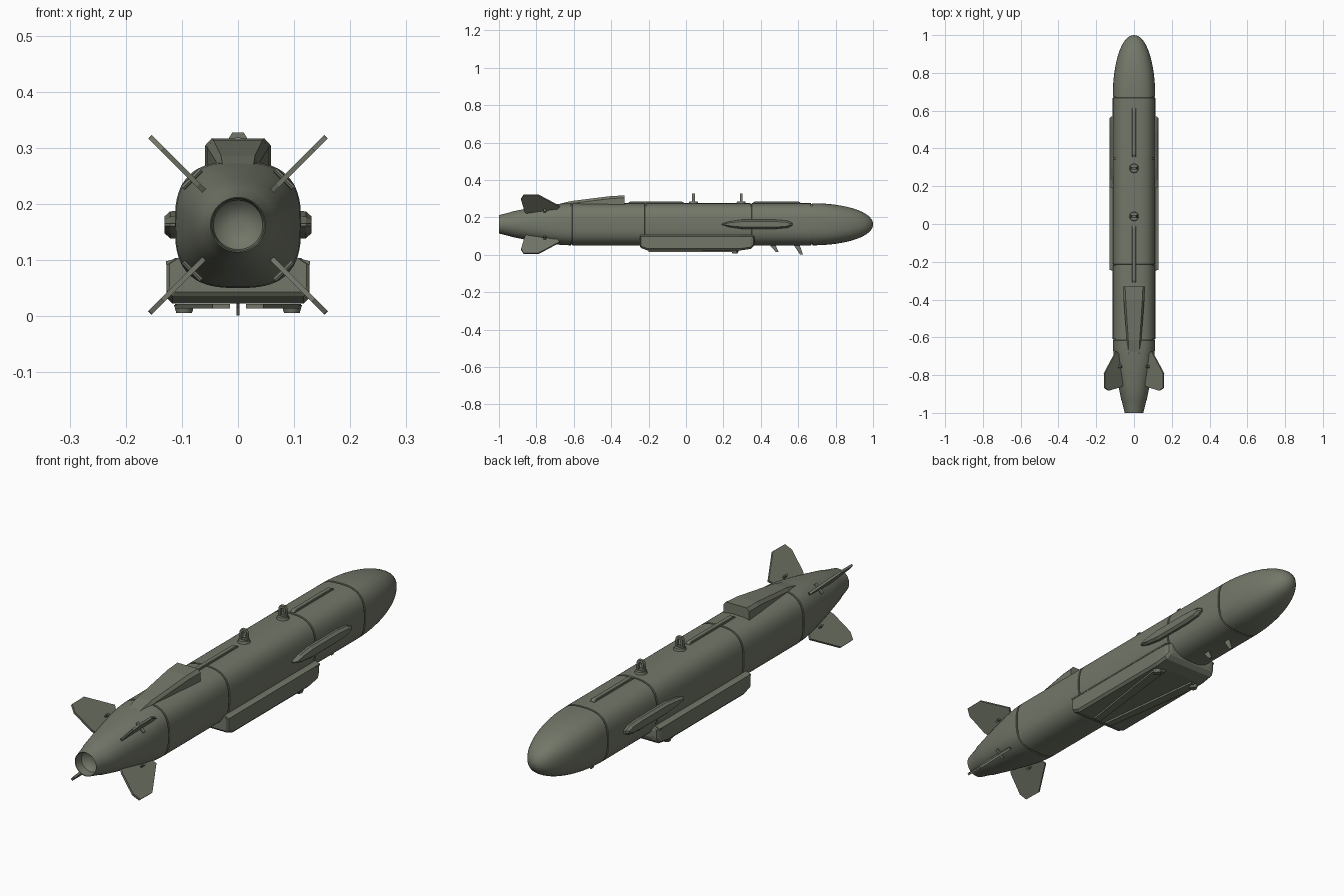
import bpy, bmesh, math
from mathutils import Matrix, Vector

if "Cube" in bpy.data.objects:
    bpy.data.objects.remove(bpy.data.objects["Cube"])

CZ = 0.163          # height of the body axis
R = 0.1125          # body half width

paint = bpy.data.materials.new("olive_grey")
paint.diffuse_color = (0.17, 0.185, 0.14, 1)
paint.use_nodes = True
paint.node_tree.nodes["Principled BSDF"].inputs["Base Color"].default_value = paint.diffuse_color


def finish(name, bm, smooth=None):
    bmesh.ops.recalc_face_normals(bm, faces=bm.faces)
    me = bpy.data.meshes.new(name)
    bm.to_mesh(me)
    bm.free()
    me.materials.append(paint)
    ob = bpy.data.objects.new(name, me)
    bpy.context.collection.objects.link(ob)
    if smooth:
        bpy.ops.object.select_all(action='DESELECT')
        ob.select_set(True)
        bpy.context.view_layer.objects.active = ob
        bpy.ops.object.shade_smooth_by_angle(angle=math.radians(smooth))
    return ob


def loft(name, rings, smooth=None):
    """Skin equal-length rings of points and cap both ends."""
    bm = bmesh.new()
    vs = [[bm.verts.new(p) for p in ring] for ring in rings]
    n = len(vs[0])
    for a, b in zip(vs, vs[1:]):
        for i in range(n):
            j = (i + 1) % n
            bm.faces.new((a[i], a[j], b[j], b[i]))
    bm.faces.new(vs[0])
    bm.faces.new(vs[-1])
    return finish(name, bm, smooth)


def prism(name, pts, depth, matrix, smooth=None):
    """Extrude a 2D outline symmetrically along local z, then place it."""
    rings = [[matrix @ Vector((x, y, s * depth / 2)) for x, y in pts] for s in (-1, 1)]
    return loft(name, rings, smooth)


def oval(y, r, n, steps=64):
    """Rounded-square cross-section."""
    ring = []
    for i in range(steps):
        a = 2 * math.pi * i / steps
        c, s = math.cos(a), math.sin(a)
        ring.append((r * math.copysign(abs(c) ** (2 / n), c), y,
                     CZ + r * math.copysign(abs(s) ** (2 / n), s)))
    return ring


# Body: recessed nozzle, tail cone, tube with seam grooves, rounded nose
st = [(-0.945, 0.012, 2), (-0.95, 0.03, 2), (-0.965, 0.044, 2), (-0.998, 0.047, 2),
      (-1.0, 0.049, 2), (-0.94, 0.064, 2), (-0.93, 0.068, 2.05), (-0.86, 0.082, 2.2),
      (-0.78, 0.096, 2.4), (-0.71, 0.106, 2.6), (-0.66, 0.111, 2.7)]
for y in (-0.612, -0.217, 0.348, 0.672):
    st += [(y - 0.004, R, 2.8), (y - 0.003, R - 0.004, 2.8),
           (y + 0.003, R - 0.004, 2.8), (y + 0.004, R, 2.8)]
for i in range(1, 17):
    t = math.radians(89 * i / 16)
    st.append((0.676 + 0.324 * math.sin(t), R * math.cos(t) ** 0.95, 2.8 - 0.8 * i / 16))
loft("body", [oval(*s) for s in st], 35)

# Tail fins with a small root pin, on the four diagonals
fin = [(-0.84, 0.06), (-0.863, 0.10), (-0.882, 0.19), (-0.868, 0.221),
       (-0.79, 0.222), (-0.675, 0.135), (-0.71, 0.08)]
for k in range(4):
    a = math.radians(45 + 90 * k)
    out = Vector((math.cos(a), 0, math.sin(a)))
    side = Vector((-math.sin(a), 0, math.cos(a)))
    m = Matrix((Vector((0, 1, 0)), out, side)).transposed().to_4x4()
    m.translation = (0, 0, CZ)
    prism("tail_fin", fin, 0.009, m)
    pin = [(-0.755 + 0.008 * math.cos(t * math.pi / 4), 0.116 + 0.005 * math.sin(t * math.pi / 4))
           for t in range(8)]
    prism("fin_pin", pin, 0.046, m)

# Rear dorsal fairing, tapering towards the tail
def hood(y, w, top):
    return [(-w, y, 0.235), (-w, y, top - 0.013), (-w * 0.8, y, top),
            (w * 0.8, y, top), (w, y, top - 0.013), (w, y, 0.235)]
loft("dorsal_fairing", [hood(-0.33, 0.059, 0.317), hood(-0.40, 0.055, 0.314),
                        hood(-0.615, 0.038, 0.287), hood(-0.72, 0.033, 0.262)])

# Raised strips along the spine
for y0, y1 in ((-0.31, -0.01), (0.355, 0.615)):
    loft("spine_strip", [[(-0.010, y, 0.26), (-0.010, y, z - 0.002), (-0.008, y, z),
                          (0.008, y, z), (0.010, y, z - 0.002), (0.010, y, 0.26)]
                         for y, z in ((y0, 0.277), (y0 + 0.012, 0.284),
                                      (y1 - 0.012, 0.284), (y1, 0.277))])

# Suspension lugs: round base and an upright eye
for y in (0.04, 0.295):
    bm = bmesh.new()
    bmesh.ops.create_cone(bm, cap_ends=True, segments=24, radius1=0.026, radius2=0.022,
                          depth=0.016, matrix=Matrix.Translation((0, y, 0.277)))
    finish("lug_base", bm, 35)
    outer = [(-0.019, 0.28), (-0.016, 0.318), (-0.010, 0.328), (0.010, 0.328),
             (0.016, 0.318), (0.019, 0.28)]
    inner = [(-0.009, 0.288), (-0.008, 0.312), (-0.004, 0.318), (0.004, 0.318),
             (0.008, 0.312), (0.009, 0.288)]
    bm = bmesh.new()
    loops = [[bm.verts.new((x, y + d, z)) for x, z in pts]
             for pts, d in ((outer, -0.007), (outer, 0.007), (inner, 0.007), (inner, -0.007))]
    for a, b in zip(loops, loops[1:] + loops[:1]):
        for i in range(6):
            j = (i + 1) % 6
            bm.faces.new((a[i], a[j], b[j], b[i]))
    finish("lug_eye", bm)

# Wing box under the belly
def box_ring(y, w, bottom, top):
    return [(-w + 0.015, y, top + 0.006), (-w, y, top - 0.004), (-w, y, bottom + 0.010),
            (-w + 0.010, y, bottom), (w - 0.010, y, bottom), (w, y, bottom + 0.010),
            (w, y, top - 0.004), (w - 0.015, y, top + 0.006)]
loft("wing_box", [box_ring(-0.245, 0.122, 0.043, 0.097), box_ring(-0.24, 0.127, 0.036, 0.098),
                  box_ring(-0.205, 0.127, 0.023, 0.098), box_ring(0.29, 0.127, 0.023, 0.098),
                  box_ring(0.345, 0.125, 0.031, 0.098), box_ring(0.362, 0.118, 0.046, 0.097),
                  box_ring(0.367, 0.105, 0.060, 0.094)])

for s in (-1, 1):
    # Thin rail along the upper edge of the wing box
    loft("box_rail", [[(s * 0.10, y, 0.092), (s * 0.1285, y, 0.092),
                       (s * 0.1285, y, 0.098), (s * 0.10, y, 0.106)] for y in (-0.243, 0.355)])
    # Folded wing and its pivot
    wing = [(s * 0.112, 0.27), (s * 0.07, 0.28), (s * 0.014, -0.2), (s * 0.045, -0.2)]
    prism("folded_wing", wing, 0.008, Matrix.Translation((0, 0, 0.018)))
    bm = bmesh.new()
    bmesh.ops.create_cone(bm, cap_ends=True, segments=24, radius1=0.014, radius2=0.018,
                          depth=0.014, matrix=Matrix.Translation((s * 0.096, 0.262, 0.013)))
    finish("wing_pivot", bm, 35)
    # Long pointed side blister
    def blister(x, f, h):
        half = [(-0.19, 0.002), (-0.15, 0.6 * h), (-0.08, h), (0.10, h), (0.165, 0.75 * h), (0.19, 0.25 * h)]
        pts = half + [(y, -z) for y, z in reversed(half)]
        return [(s * x, 0.38 + y * f, CZ + z) for y, z in pts]
    loft("side_blister", [blister(0.105, 1, 0.025), blister(0.121, 1, 0.024),
                          blister(0.131, 0.93, 0.015)])

# Swept blade antennas under the nose
for y, z in ((0.445, 0.015), (0.575, 0.001)):
    blade = [(y - 0.005, 0.06), (y + 0.035, z), (y + 0.05, z), (y + 0.03, 0.06)]
    m = Matrix(((0, 0, 1), (1, 0, 0), (0, 1, 0))).to_4x4()
    prism("blade_antenna", blade, 0.005, m)
